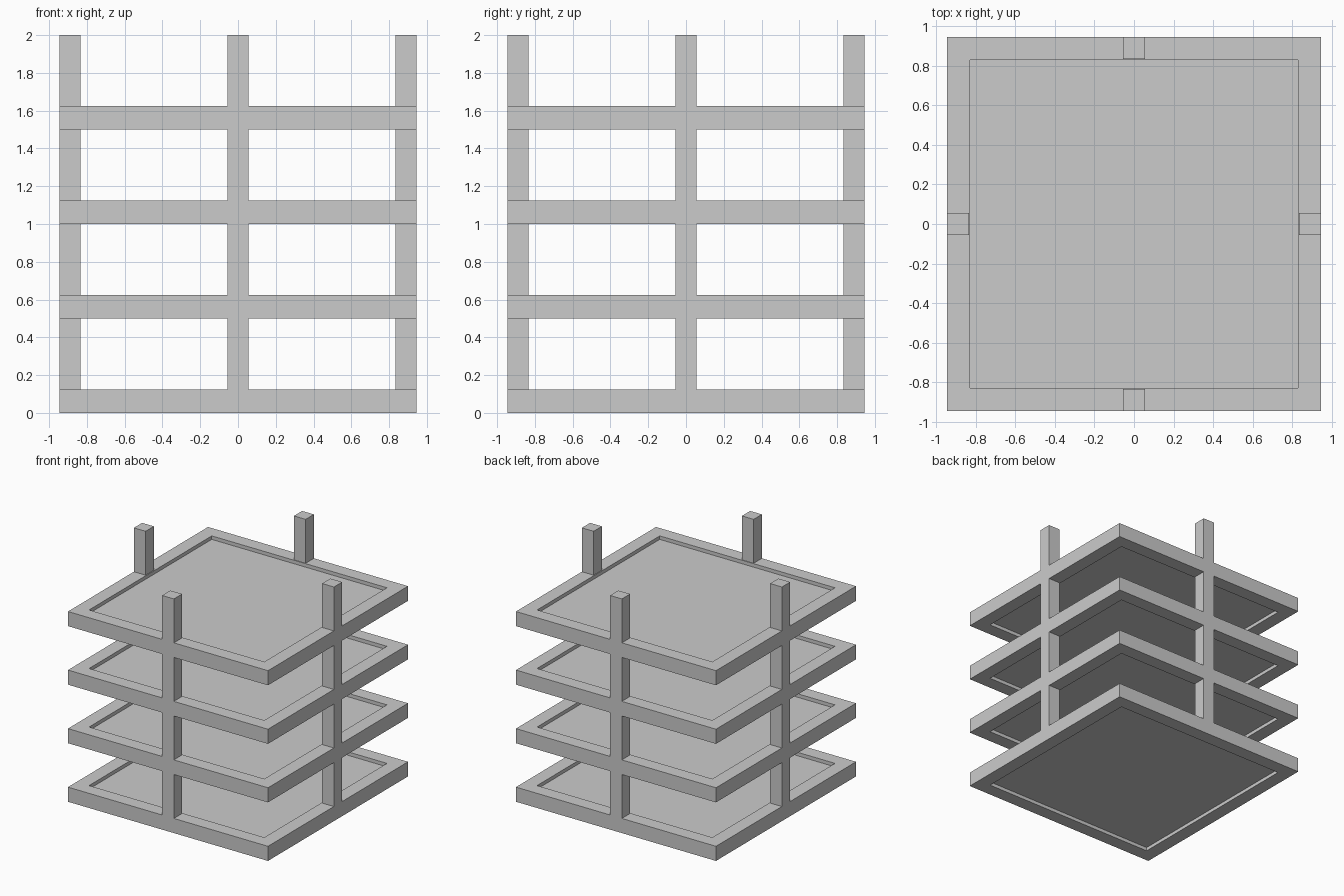
import bpy, bmesh
from mathutils import Matrix, Vector

if "Cube" in bpy.data.objects:
    bpy.data.objects.remove(bpy.data.objects["Cube"])

HALF = 0.945      # half width of a shelf
RIM = 0.117       # width of the raised border
RECESS = 0.03     # depth of the sunken panel, above and below
THICK = 0.125     # shelf thickness
STEP = 0.5        # distance from shelf to shelf
POST = 0.111      # post width


def box(bm, size, centre):
    m = Matrix.Translation(centre) @ Matrix.Diagonal((*size, 1))
    bmesh.ops.create_cube(bm, size=1, matrix=m)


def finish(bm, name):
    bm.normal_update()
    mesh = bpy.data.meshes.new(name)
    bm.to_mesh(mesh)
    bm.free()
    obj = bpy.data.objects.new(name, mesh)
    bpy.context.collection.objects.link(obj)
    return obj


# square shelf with a panel sunk into both faces
def shelf(z, name):
    bm = bmesh.new()
    box(bm, (2 * HALF, 2 * HALF, THICK), (0, 0, z + THICK / 2))
    bm.normal_update()
    for face in [f for f in bm.faces if abs(f.normal.z) > 0.9]:
        down = Vector((0, 0, -RECESS if face.normal.z > 0 else RECESS))
        bmesh.ops.inset_region(bm, faces=[face], thickness=RIM, use_even_offset=True)
        # vertical recess wall
        ext = bmesh.ops.extrude_discrete_faces(bm, faces=[face])
        bmesh.ops.translate(bm, vec=down, verts=list(ext["faces"][0].verts))
    return finish(bm, name)


# post in the middle of one side, flush with the outer shelf edges
def post(side, x, y):
    bm = bmesh.new()
    for i in range(4):
        low, high = i * STEP + THICK, (i + 1) * STEP
        box(bm, (POST, POST, high - low), (x, y, (low + high) / 2))
    return finish(bm, side + "_post")


for i in range(4):
    shelf(i * STEP, f"shelf_{i + 1}")

c = HALF - POST / 2
for side, x, y in (("front", 0, -c), ("back", 0, c), ("left", -c, 0), ("right", c, 0)):
    post(side, x, y)
